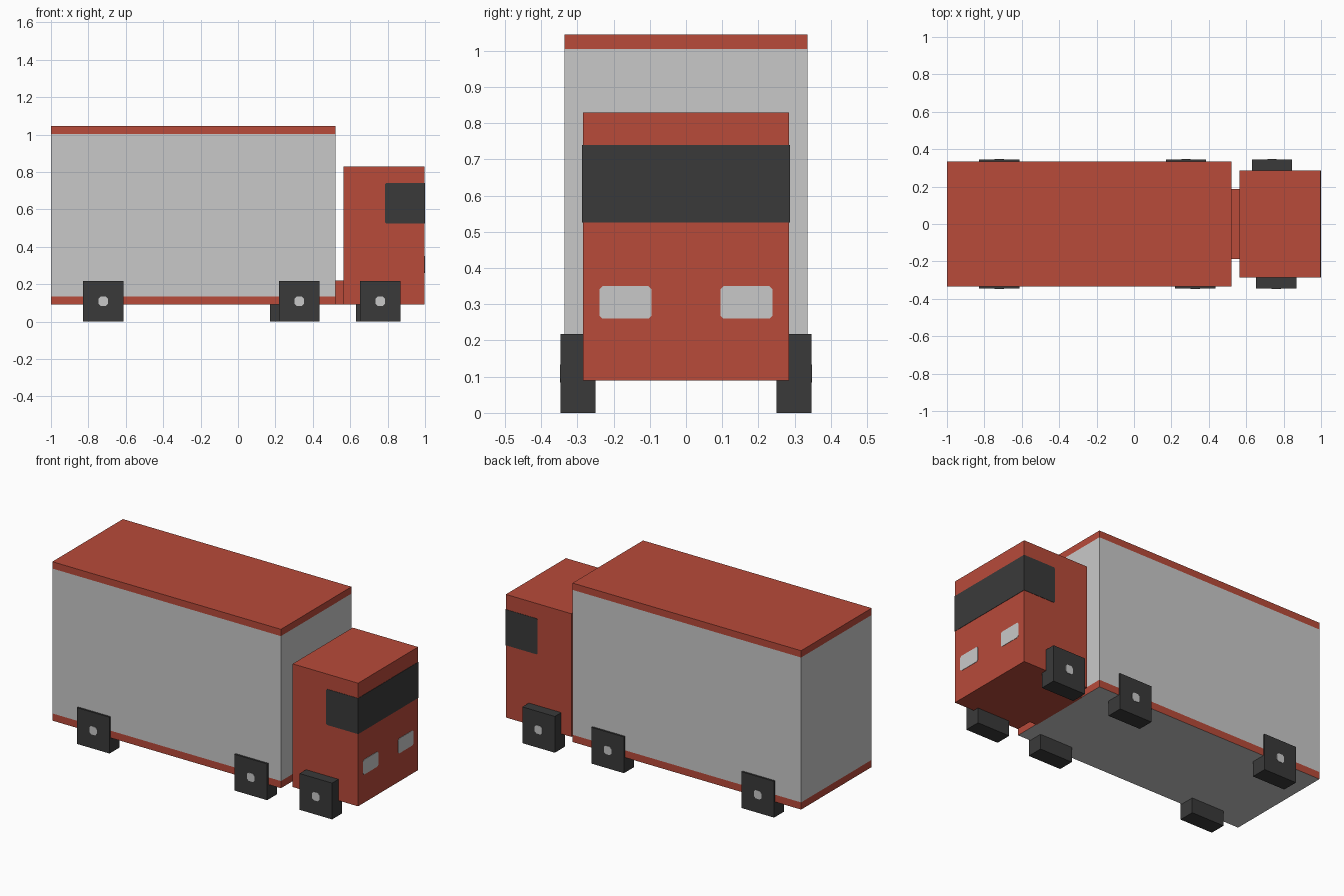
import bpy, bmesh
from mathutils import Vector

if "Cube" in bpy.data.objects:
    bpy.data.objects.remove(bpy.data.objects["Cube"])


def material(name, rgb):
    m = bpy.data.materials.new(name)
    m.diffuse_color = (*rgb, 1)
    m.use_nodes = True
    m.node_tree.nodes["Principled BSDF"].inputs["Base Color"].default_value = m.diffuse_color
    return m


RED = material("red_paint", (0.479, 0.069, 0.042))
GREY = material("light_grey", (0.584, 0.584, 0.584))
DARK = material("dark_grey", (0.042, 0.042, 0.042))


def finish(name, bm, mats):
    bmesh.ops.recalc_face_normals(bm, faces=bm.faces)
    me = bpy.data.meshes.new(name)
    bm.to_mesh(me)
    bm.free()
    for m in mats:
        me.materials.append(m)
    ob = bpy.data.objects.new(name, me)
    bpy.context.collection.objects.link(ob)
    return ob


def box_bm(lo, hi):
    bm = bmesh.new()
    bmesh.ops.create_cube(bm, size=1)
    lo, hi = Vector(lo), Vector(hi)
    for v in bm.verts:
        v.co = Vector([l + (h - l) * (c + 0.5) for l, h, c in zip(lo, hi, v.co)])
    return bm


def box(name, lo, hi, mat):
    return finish(name, box_bm(lo, hi), [mat])


def plate(name, outline, axis, start, end, mat):
    """Thin plate: 2D outline extruded along x or y from start to end."""
    bm = bmesh.new()
    put = (lambda p, d: (d, *p)) if axis == "x" else (lambda p, d: (p[0], d, p[1]))
    face = bm.faces.new([bm.verts.new(put(p, start)) for p in outline])
    geom = bmesh.ops.extrude_face_region(bm, geom=[face])["geom"]
    for v in geom:
        if isinstance(v, bmesh.types.BMVert):
            v.co["xyz".index(axis)] = end
    return finish(name, bm, [mat])


def chamfered(u0, u1, v0, v1, c):
    return [(u0 + c, v0), (u1 - c, v0), (u1, v0 + c), (u1, v1 - c),
            (u1 - c, v1), (u0 + c, v1), (u0, v1 - c), (u0, v0 + c)]


# Cargo box: grey walls and floor, red roof and trim bands
LOW, HIGH = 0.133, 1.004
bm = box_bm((-1, -0.335, 0.09), (0.52, 0.335, 1.045))
for z in (LOW, HIGH):
    bmesh.ops.bisect_plane(bm, geom=bm.verts[:] + bm.edges[:] + bm.faces[:],
                           plane_co=(0, 0, z), plane_no=(0, 0, 1))
bm.normal_update()
for f in bm.faces:
    z = f.calc_center_median().z
    f.material_index = int(z > HIGH or (z < LOW and abs(f.normal.z) < 0.5))
finish("cargo_box", bm, [GREY, RED])

# Cab and the coupling behind it
box("cab", (0.563, -0.285, 0.09), (0.998, 0.285, 0.83), RED)
box("coupling", (0.515, -0.187, 0.09), (0.568, 0.187, 0.22), RED)

# Windscreen and headlights on the cab nose
box("windscreen", (0.995, -0.287, 0.525), (1.0, 0.287, 0.74), DARK)

for s, side in ((-1, "right"), (1, "left")):
    # Side window, rounded at the rear only
    c, x0, x1, z0, z1 = 0.006, 0.787, 0.999, 0.525, 0.74
    plate(f"{side}_window", [(x0 + c, z0), (x1, z0), (x1, z1), (x0 + c, z1),
                             (x0, z1 - c), (x0, z0 + c)],
          "y", s * 0.283, s * 0.287, DARK)
    ya, yb = sorted((s * 0.095, s * 0.239))
    plate(f"{side}_headlight", chamfered(ya, yb, 0.26, 0.35, 0.009),
          "x", 0.995, 1.0, GREY)

    # Square wheels with small hubs, staggered between the sides
    centres = (-0.72, 0.328, 0.76) if s < 0 else (-0.72, 0.278, 0.738)
    for x, pos in zip(centres, ("rear", "middle", "front")):
        y0, y1 = sorted((s * 0.25, s * 0.346))
        box(f"{side}_{pos}_wheel", (x - 0.108, y0, 0), (x + 0.108, y1, 0.218), DARK)
        plate(f"{side}_{pos}_hub",
              chamfered(x - 0.025, x + 0.025, 0.084, 0.134, 0.011),
              "y", s * 0.343, s * 0.348, GREY)
